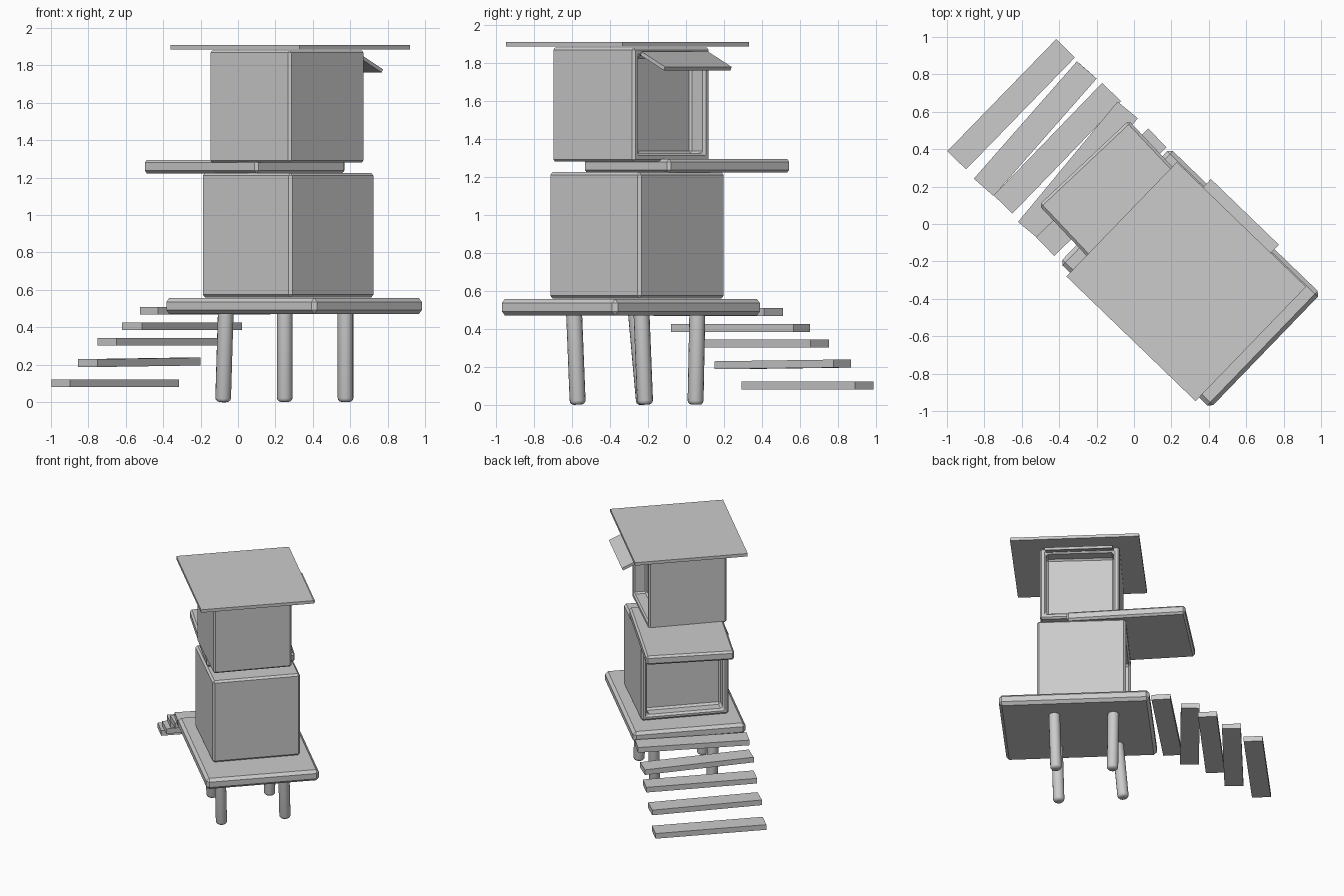
import bpy, bmesh
from math import radians
from mathutils import Vector

if "Cube" in bpy.data.objects:
    bpy.data.objects.remove(bpy.data.objects["Cube"])


def finish(name, bm, loc, rot, bevel):
    mesh = bpy.data.meshes.new(name)
    bm.to_mesh(mesh)
    bm.free()
    ob = bpy.data.objects.new(name, mesh)
    bpy.context.collection.objects.link(ob)
    ob.location = loc
    ob.rotation_euler = rot
    if bevel:
        m = ob.modifiers.new("Bevel", "BEVEL")
        m.width, m.segments, m.limit_method = bevel, 1, "ANGLE"
    return ob


def slab(name, loc, size, turn, bevel=0, tilt=0, recess=None):
    """Turned box; recess is the direction of a face to hollow out."""
    bm = bmesh.new()
    bmesh.ops.create_cube(bm, size=1)
    bmesh.ops.scale(bm, vec=size, verts=bm.verts)
    if recess:
        n = Vector(recess)
        bm.normal_update()
        face = max(bm.faces, key=lambda f: f.normal.dot(n))
        bmesh.ops.inset_individual(bm, faces=[face], thickness=0.045, use_even_offset=True)
        inner = bmesh.ops.extrude_discrete_faces(bm, faces=[face])["faces"][0]
        bmesh.ops.translate(bm, verts=inner.verts, vec=n * -0.1)
    return finish(name, bm, loc, (0, radians(tilt), radians(turn)), bevel)


def leg(name, top, bottom, radius=0.042):
    """Round post between two points with a rounded foot."""
    a, b = Vector(top), Vector(bottom)
    bm = bmesh.new()
    bmesh.ops.create_cone(bm, cap_ends=True, segments=16, radius1=radius,
                          radius2=radius, depth=(a - b).length)
    foot = [e for e in bm.edges if all(v.co.z < 0 for v in e.verts)]
    bmesh.ops.bevel(bm, geom=foot, offset=0.022, segments=3, profile=0.5, affect="EDGES")
    for f in bm.faces:
        f.smooth = abs(f.normal.z) < 0.99
    rot = (a - b).to_track_quat("Z", "Y").to_euler()
    return finish(name, bm, (a + b) / 2, rot, 0)


# raised deck and its four leaning posts
slab("deck", (0.30, -0.29, 0.513), (0.85, 1.12, 0.087), 46, 0.022)
leg("front_leg", (0.25, -0.59, 0.50), (0.25, -0.57, 0.0))
leg("back_leg", (0.25, 0.06, 0.50), (0.25, 0.05, 0.0))
leg("right_leg", (0.575, -0.235, 0.50), (0.575, -0.215, 0.0))
leg("left_leg", (-0.065, -0.265, 0.50), (-0.08, -0.22, 0.0))

# stacked rooms, each with one recessed opening
slab("lower_room", (0.268, -0.258, 0.892), (0.66, 0.66, 0.665), 46.5, 0.015, recess=(0, 1, 0))
slab("upper_room", (0.262, -0.29, 1.58), (0.59, 0.59, 0.60), 47, 0.012, recess=(1, 0, 0))

# slab between the rooms, roof and window awning
slab("middle_roof", (0.035, 0.005, 1.258), (0.66, 0.885, 0.072), 43.3, 0.015)
slab("top_roof", (0.279, -0.308, 1.897), (0.85, 0.96, 0.024), 46)
slab("window_awning", (0.53, 0.0, 1.81), (0.19, 0.505, 0.02), 46, tilt=25)

# loosely set stair treads, lowest first: x, y, z, turn
treads = [(-0.657, 0.64, 0.10, 45.8), (-0.528, 0.51, 0.212, 48.7),
          (-0.41, 0.405, 0.322, 46), (-0.30, 0.288, 0.405, 50.4),
          (-0.175, 0.17, 0.488, 44)]
for i, (x, y, z, turn) in enumerate(treads, 1):
    slab(f"stair_tread_{i}", (x, y, z), (0.835, 0.14, 0.042), turn,
         tilt=-0.6 if i == 2 else 0)
